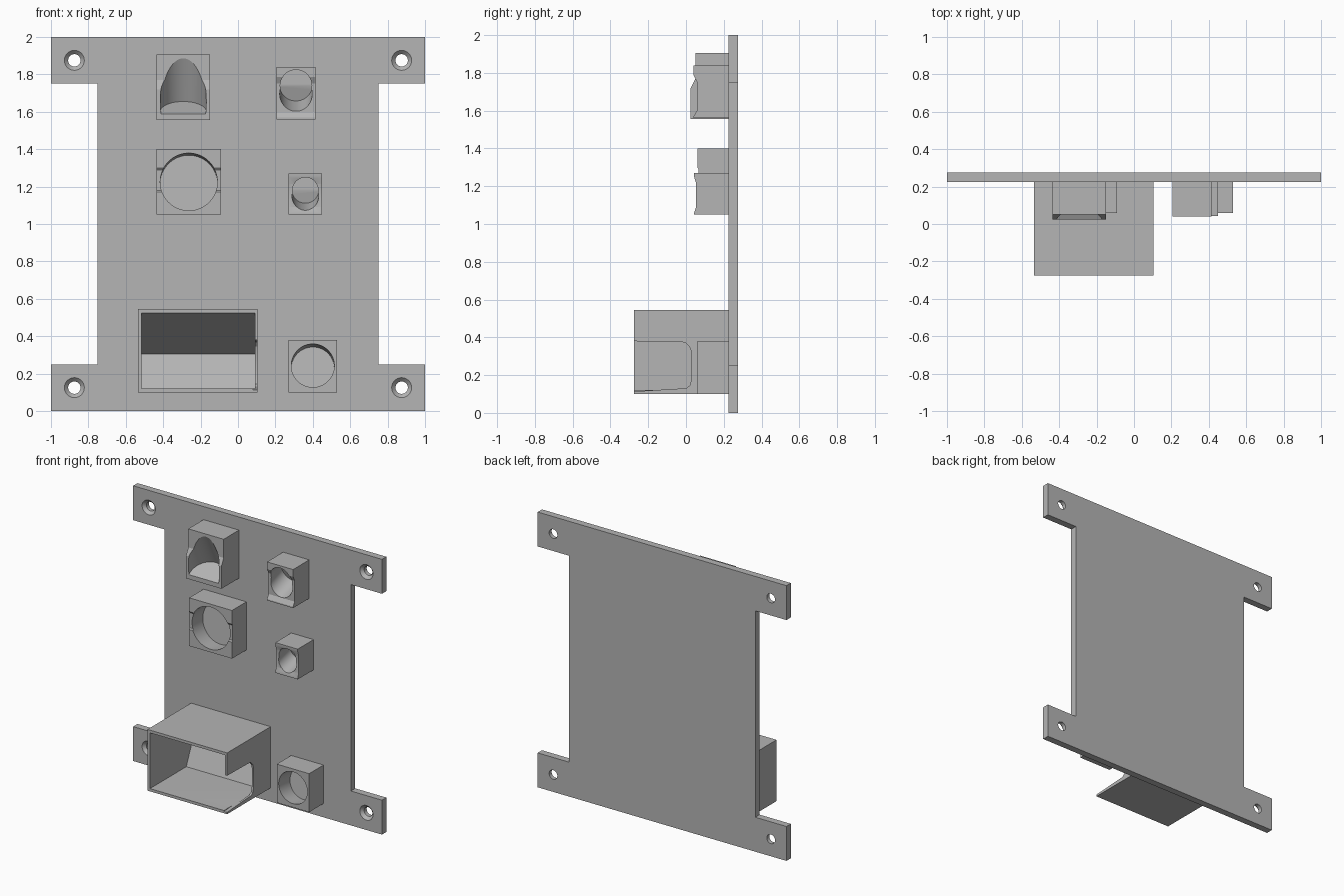
import bpy, bmesh, math
from mathutils import Vector

if "Cube" in bpy.data.objects:
    bpy.data.objects.remove(bpy.data.objects["Cube"], do_unlink=True)

grey = bpy.data.materials.new("plain grey")
grey.use_nodes = True
GREY = (0.46, 0.46, 0.46, 1)
grey.diffuse_color = GREY
grey.node_tree.nodes["Principled BSDF"].inputs["Base Color"].default_value = GREY

BACK, FACE = 0.275, 0.225      # rear and front surfaces of the plate


def add(name, bm):
    bmesh.ops.recalc_face_normals(bm, faces=bm.faces)
    mesh = bpy.data.meshes.new(name)
    bm.to_mesh(mesh)
    bm.free()
    mesh.materials.append(grey)
    ob = bpy.data.objects.new(name, mesh)
    bpy.context.collection.objects.link(ob)
    return ob


def prism(name, start, step):
    """Extrude a closed outline of 3D points along a vector."""
    bm = bmesh.new()
    face = bm.faces.new([bm.verts.new(p) for p in start])
    new = bmesh.ops.extrude_face_region(bm, geom=[face])["geom"]
    bmesh.ops.translate(bm, vec=Vector(step),
                        verts=[v for v in new if isinstance(v, bmesh.types.BMVert)])
    return add(name, bm)


def side_prism(name, x0, x1, outline):
    """Extrude a (y, z) side outline from x0 to x1."""
    return prism(name, [(x0, y, z) for y, z in outline], (x1 - x0, 0, 0))


def rod(p0, p1, r0, r1=None):
    """Round cutter between two points."""
    p0, p1 = Vector(p0), Vector(p1)
    bm = bmesh.new()
    bmesh.ops.create_cone(bm, cap_ends=True, segments=64, radius1=r0,
                          radius2=r0 if r1 is None else r1, depth=(p1 - p0).length)
    turn = (p1 - p0).to_track_quat('Z', 'Y').to_matrix()
    bmesh.ops.rotate(bm, verts=bm.verts, matrix=turn, cent=(0, 0, 0))
    bmesh.ops.translate(bm, verts=bm.verts, vec=(p0 + p1) / 2)
    return add("cutter", bm)


def carve(ob, *cutters):
    bpy.ops.object.select_all(action='DESELECT')
    bpy.context.view_layer.objects.active = ob
    ob.select_set(True)
    for c in cutters:
        c.hide_render = True
        mod = ob.modifiers.new("cut", 'BOOLEAN')
        mod.operation, mod.solver, mod.object = 'DIFFERENCE', 'EXACT', c
        bpy.ops.object.modifier_apply(modifier=mod.name)
        bpy.data.objects.remove(c, do_unlink=True)
    bpy.ops.object.shade_smooth_by_angle(angle=math.radians(25))


# Mounting plate with four ears and countersunk screw holes
half = [(1, 0), (1, 0.25), (0.75, 0.25), (0.75, 1.75), (1, 1.75), (1, 2)]
outline = half + [(-x, z) for x, z in reversed(half)]
plate = prism("mounting_plate", [(x, FACE, z) for x, z in outline], (0, BACK - FACE, 0))
for x in (-0.875, 0.875):
    for z in (0.125, 1.875):
        carve(plate, rod((x, 0.1, z), (x, 0.4, z), 0.033),
              rod((x, FACE - 0.01, z), (x, FACE + 0.022, z), 0.063, 0.032))

# Large display housing: slanted pocket and open slot in its left wall
housing = side_prism("display_housing", -0.535, 0.105,
                     [(-0.275, 0.1), (FACE, 0.1), (FACE, 0.545), (-0.275, 0.545)])
pocket = side_prism("cutter", -0.515, 0.09,
                    [(-0.3, 0.12), (0.142, 0.12), (0.222, 0.305), (-0.3, 0.536)])
slot = side_prism("cutter", 0.08, 0.2,
                  [(-0.3, 0.112), (-0.06, 0.127), (0, 0.13), (0.02, 0.145), (0.03, 0.18),
                   (0.03, 0.315), (0.022, 0.345), (0, 0.37), (-0.02, 0.375), (-0.3, 0.38)])
carve(housing, pocket, slot)

# Upper holder: stepped front and a steep round pocket leaning forward
holder = side_prism("leaning_holder", -0.435, -0.15,
                    [(FACE, 1.555), (0.025, 1.555), (0.025, 1.72), (0.05, 1.77),
                     (0.05, 1.905), (FACE, 1.905)])
lean = math.radians(26)
foot = Vector((-0.2925, 0.052, 1.601))
carve(holder, rod(foot, foot + Vector((0, -math.sin(lean), math.cos(lean))) * 0.5, 0.123))

# Wide round socket with a shallow band, tipped slightly downward
wide = side_prism("wide_socket", -0.435, -0.09,
                  [(FACE, 1.05), (0.06, 1.05), (0.06, 1.17), (0.067, 1.18),
                   (0.067, 1.29), (0.06, 1.3), (0.06, 1.4), (FACE, 1.4)])
carve(wide, rod((-0.263, 0.19, 1.215), (-0.263, -0.07, 1.236), 0.153))

# Lower round socket, tipped slightly downward
low = side_prism("lower_socket", 0.27, 0.53,
                 [(FACE, 0.1), (0.06, 0.1), (0.06, 0.38), (FACE, 0.38)])
carve(low, rod((0.4, 0.19, 0.228), (0.4, -0.07, 0.258), 0.115))


# Two small sockets tipped upward, with a recessed front band
def small_socket(name, x0, x1, z0, z1, lip, recess, band, radius, cap, drop):
    ob = side_prism(name, x0, x1,
                    [(FACE, z0), (lip, z0), (lip, z0 + 0.01), (recess, z0 + 0.04),
                     (recess, band), (lip, band + 0.035), (lip, z1), (FACE, z1)])
    x = (x0 + x1) / 2
    inner = Vector((x, 0.185, cap))
    carve(ob, rod(inner, inner + Vector((0, -0.26, -2 * drop)), radius),
          rod(inner, (x, -0.1, cap), radius * 0.97))


small_socket("upper_small_socket", 0.205, 0.415, 1.56, 1.84,
             0.04, 0.058, 1.752, 0.087, 1.74, 0.046)
small_socket("middle_small_socket", 0.27, 0.45, 1.05, 1.27,
             0.043, 0.054, 1.215, 0.071, 1.18, 0.032)
